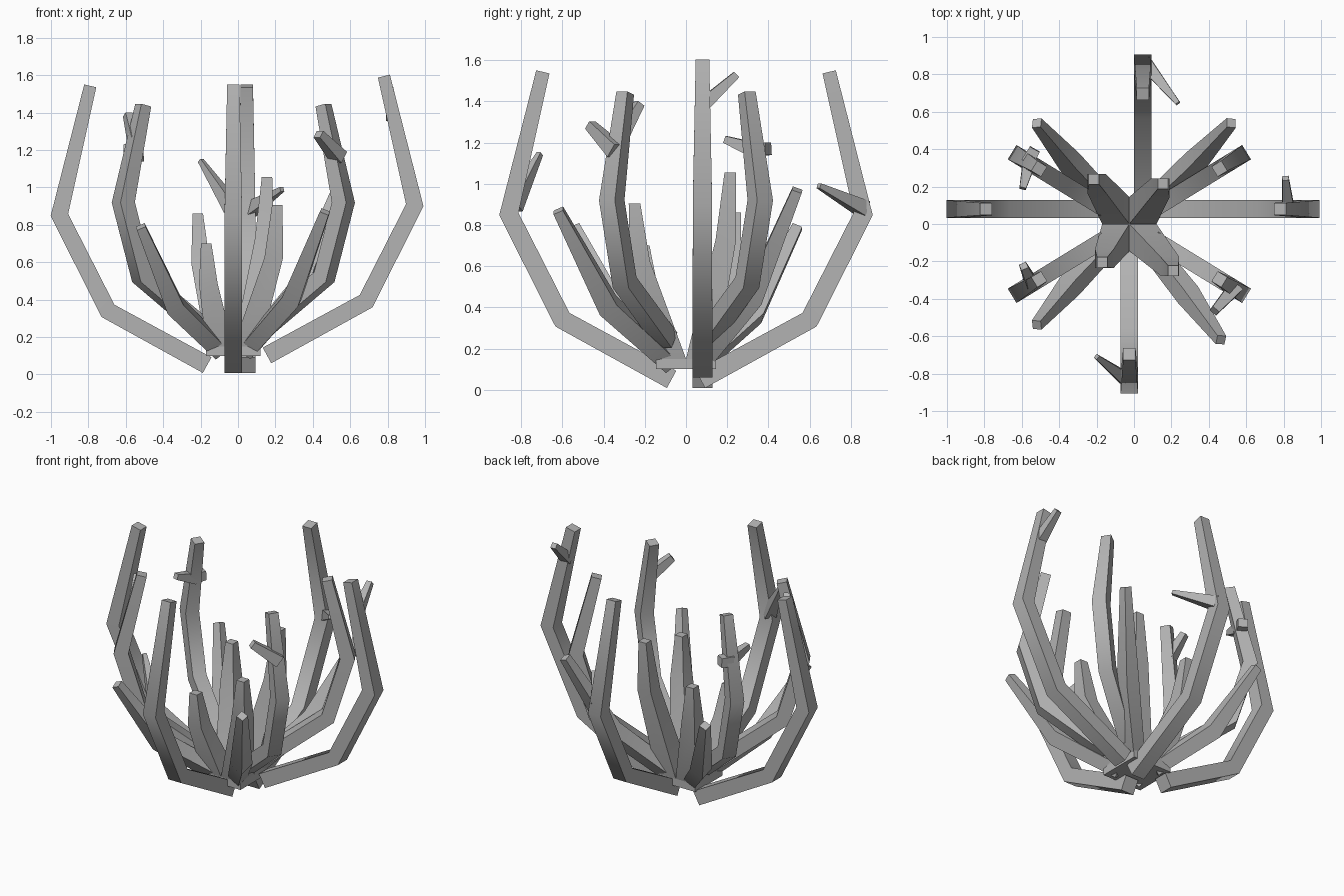
import bpy, bmesh, math
from mathutils import Vector

cube = bpy.data.objects.get("Cube")
if cube:
    bpy.data.objects.remove(cube)

mat = bpy.data.materials.new("coral_grey")
mat.use_nodes = True
grey = (0.45, 0.45, 0.45, 1)
mat.diffuse_color = grey
mat.node_tree.nodes["Principled BSDF"].inputs["Base Color"].default_value = grey

UP = Vector((0, 0, 1))
CX = -0.025  # the cluster's own axis


def branch(name, path, sizes, roll=0, level=False):
    """Sweep a tapering square along a path; level keeps rings horizontal."""
    pts = [Vector(p) for p in path]
    first = pts[1] - pts[0]
    side = UP.cross(first).normalized()
    bm = bmesh.new()
    rings = []
    for i, (p, s) in enumerate(zip(pts, sizes)):
        if level:
            u, v = Vector((1, 0, 0)), Vector((0, 1, 0))
        else:
            t = Vector()
            if i:
                t += (p - pts[i - 1]).normalized()
            if i < len(pts) - 1:
                t += (pts[i + 1] - p).normalized()
            u, v = side, t.normalized().cross(side).normalized()
        ring = []
        for k in range(4):
            a = math.radians(45 + 90 * k + roll)
            r = s / math.sqrt(2)
            ring.append(bm.verts.new(p + (u * math.cos(a) + v * math.sin(a)) * r))
        rings.append(ring)
    for a, b in zip(rings, rings[1:]):
        for k in range(4):
            n = (k + 1) % 4
            bm.faces.new((a[k], a[n], b[n], b[k]))
    bm.faces.new(rings[0][::-1])
    bm.faces.new(rings[-1])
    bmesh.ops.recalc_face_normals(bm, faces=bm.faces)
    mesh = bpy.data.meshes.new(name)
    bm.to_mesh(mesh)
    bm.free()
    mesh.materials.append(mat)
    ob = bpy.data.objects.new(name, mesh)
    bpy.context.collection.objects.link(ob)
    bpy.ops.object.select_all(action='DESELECT')
    bpy.context.view_layer.objects.active = ob
    ob.select_set(True)
    bpy.ops.object.shade_smooth_by_angle(angle=math.radians(50))
    return ob


def radial(centre, angle, profile):
    """Turn (radius, height) pairs into points around a centre."""
    c, s = math.cos(math.radians(angle)), math.sin(math.radians(angle))
    return [(centre[0] + r * c, centre[1] + r * s, z) for r, z in profile]


# Four tall outer branches
OUTER = [(0.07, 0.05), (0.60, 0.34), (0.86, 0.853), (0.695, 1.543)]
OUTER_SIZES = (0.095, 0.095, 0.094, 0.066)
for name, centre, angle, lift in (
        ("outer_branch_left", (0.085, 0.08), 0, 0.052),
        ("outer_branch_back", (0.047, 0), 90, 0),
        ("outer_branch_right", (-0.095, 0.08), 180, 0),
        ("outer_branch_front", (CX, 0), 270, 0)):
    path = radial(centre, angle, [(r, z + lift) for r, z in OUTER])
    branch(name, path, OUTER_SIZES)

# Four middle branches set between them
MIDDLE = [(0.18, 0.24), (0.57, 0.52), (0.69, 0.92), (0.565, 1.44)]
for i, angle in enumerate((31.5, 148.5, 211.5, 328.5)):
    branch(f"middle_branch_{i + 1}", radial((CX, 0), angle, MIDDLE),
           (0.09, 0.09, 0.09, 0.063))

# Long leaning branches, ridge upwards
for i, tip in enumerate(((0.52, 0.54, 0.97), (-0.52, 0.54, 0.79),
                         (-0.52, -0.54, 0.79), (0.465, -0.62, 0.87))):
    sx, sy = math.copysign(1, tip[0]), math.copysign(1, tip[1])
    mid = (CX + 0.64 * (tip[0] - CX), 0.61 * tip[1], 0.47 * tip[2])
    branch(f"leaning_branch_{i + 1}", [(CX + 0.07 * sx, 0.07 * sy, 0.13), mid, tip],
           (0.085, 0.098, 0.05), roll=45)

# Central base block and the short upright branches growing from its quarters
branch("base_block", [(CX, 0, 0.1), (CX, 0, 0.155)], (0.29, 0.29), level=True)
for i, tip in enumerate(((0.155, 0.215, 1.055), (-0.215, 0.24, 0.86),
                         (-0.17, -0.205, 0.70), (0.21, -0.25, 0.905))):
    sx, sy = math.copysign(1, tip[0]), math.copysign(1, tip[1])
    mid = (CX + 0.92 * (tip[0] - CX), 0.9 * tip[1], 0.69 * tip[2])
    branch(f"upright_branch_{i + 1}",
           [(CX + 0.0725 * sx, 0.0725 * sy, 0.15), mid, tip],
           (0.145, 0.10, 0.056), level=True)

# Side twigs
for name, start, end, a, b in (
        ("front_twig", (-0.03, -0.84, 0.89), (-0.2, -0.71, 1.145), 0.075, 0.025),
        ("back_twig", (0.06, 0.86, 0.88), (0.235, 0.645, 0.99), 0.075, 0.025),
        ("left_twig", (0.825, 0.08, 1.38), (0.81, 0.245, 1.53), 0.065, 0.035),
        ("front_left_twig", (0.54, -0.34, 1.16), (0.43, -0.465, 1.285), 0.075, 0.045),
        ("front_right_twig", (-0.55, -0.31, 1.25), (-0.59, -0.225, 1.39), 0.065, 0.04),
        ("back_right_twig", (-0.56, 0.33, 1.165), (-0.595, 0.19, 1.215), 0.07, 0.035),
        ("back_right_stub", (-0.57, 0.33, 1.165), (-0.53, 0.4, 1.17), 0.07, 0.06)):
    branch(name, [start, end], (a, b))
